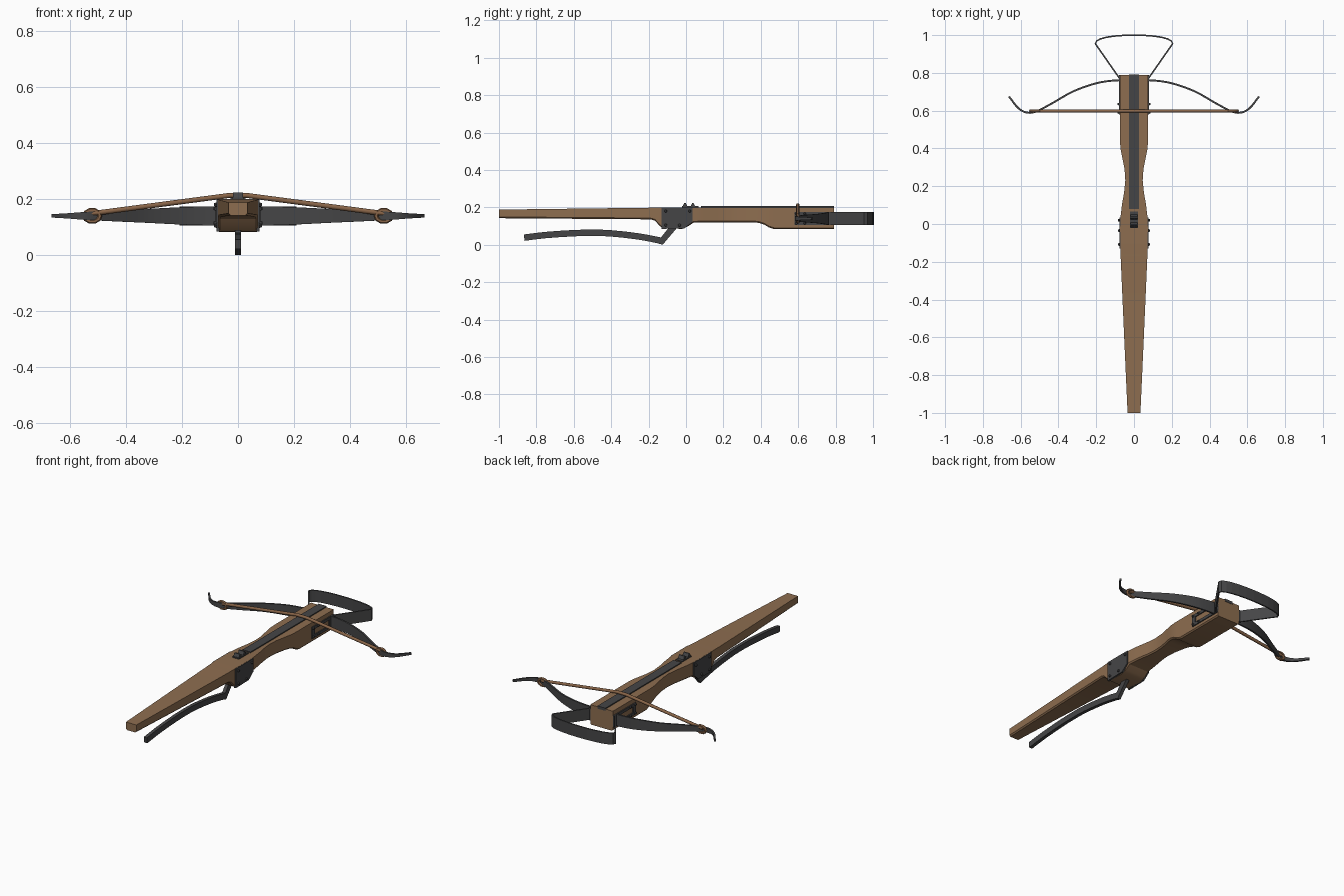
import bpy, bmesh, math
from mathutils import Vector, Matrix

if "Cube" in bpy.data.objects:
    bpy.data.objects.remove(bpy.data.objects["Cube"])


def material(name, rgb):
    m = bpy.data.materials.new(name)
    m.diffuse_color = (*rgb, 1)
    m.use_nodes = True
    m.node_tree.nodes["Principled BSDF"].inputs["Base Color"].default_value = m.diffuse_color
    return m


WOOD = material("brown wood", (0.27, 0.155, 0.08))
METAL = material("dark iron", (0.06, 0.06, 0.062))
CORD = material("tan cord", (0.25, 0.13, 0.065))


def finish(name, bm, mat, smooth=None):
    bmesh.ops.recalc_face_normals(bm, faces=bm.faces)
    me = bpy.data.meshes.new(name)
    bm.to_mesh(me)
    bm.free()
    me.materials.append(mat)
    ob = bpy.data.objects.new(name, me)
    bpy.context.collection.objects.link(ob)
    if smooth:
        bpy.ops.object.select_all(action='DESELECT')
        ob.select_set(True)
        bpy.context.view_layer.objects.active = ob
        bpy.ops.object.shade_smooth_by_angle(angle=math.radians(smooth))
    return ob


def loft(name, rings, mat, smooth=None, closed=False):
    """Skin a list of equal-sized point rings."""
    bm = bmesh.new()
    vs = [[bm.verts.new(p) for p in r] for r in rings]
    n = len(vs[0])
    pairs = list(zip(vs, vs[1:])) + ([(vs[-1], vs[0])] if closed else [])
    for a, b in pairs:
        for i in range(n):
            j = (i + 1) % n
            bm.faces.new((a[i], a[j], b[j], b[i]))
    if not closed:
        bm.faces.new(vs[0])
        bm.faces.new(vs[-1])
    return finish(name, bm, mat, smooth)


def spline(pts, steps=4):
    """Catmull-Rom subdivision of a point list (any dimension)."""
    pts = [Vector(p) for p in pts]
    ext = [2 * pts[0] - pts[1]] + pts + [2 * pts[-1] - pts[-2]]
    out = []
    for i in range(1, len(ext) - 2):
        a, b, c, d = ext[i - 1:i + 3]
        for k in range(steps):
            t = k / steps
            out.append(0.5 * (2 * b + (c - a) * t + (2 * a - 5 * b + 4 * c - d) * t * t
                              + (3 * b - a - 3 * c + d) * t ** 3))
    return out + [pts[-1]]


def ribbon(name, path, thick, place, mat, smooth=None):
    """Flat band along 2D path; path items are (u, v, half_width)."""
    rings = []
    for i, p in enumerate(path):
        a, b = path[max(i - 1, 0)], path[min(i + 1, len(path) - 1)]
        d = Vector((b[0] - a[0], b[1] - a[1])).normalized()
        nx, ny, h = -d.y * thick / 2, d.x * thick / 2, p[2]
        rings.append([place(p[0] + s * nx, p[1] + s * ny, w * h)
                      for s, w in ((1, 1), (1, -1), (-1, -1), (-1, 1))])
    return loft(name, rings, mat, smooth)


def box(name, x0, x1, y0, y1, z0, z1, mat):
    return loft(name, [[(x0, y, z0), (x1, y, z0), (x1, y, z1), (x0, y, z1)] for y in (y0, y1)], mat)


def side_prism(name, profile, x0, x1, mat):
    return loft(name, [[(x, y, z) for y, z in profile] for x in (x0, x1)], mat)


def rivet(name, x, y, z, side, r=0.009):
    bm = bmesh.new()
    bmesh.ops.create_cone(bm, cap_ends=True, segments=8, radius1=r, radius2=r * 0.6, depth=0.012,
                          matrix=Matrix.Translation((x, y, z)) @ Matrix.Rotation(side * math.pi / 2, 4, 'Y'))
    return finish(name, bm, METAL)


# wooden stock: (y, half width, bottom z, top z) stations
stations = [(-1, .034, .142, .188), (-.6, .052, .139, .193), (-.19, .07, .136, .198),
            (-.165, .071, .128, .199), (-.145, .072, .105, .199), (-.125, .072, .088, .2),
            (-.02, .073, .085, .2), (.01, .072, .098, .2), (.04, .071, .118, .2), (.1, .064, .12, .2),
            (.17, .052, .12, .2), (.23, .046, .12, .2), (.29, .05, .12, .2), (.36, .064, .12, .2),
            (.39, .07, .117, .2), (.42, .073, .107, .2), (.445, .074, .092, .2), (.475, .074, .083, .2),
            (.79, .074, .083, .2)]
C = .007
loft("stock", [[(w - C, y, b), (w, y, b + C), (w, y, t), (-w, y, t), (-w, y, b + C), (C - w, y, b)]
               for y, w, b, t in stations], WOOD, 30)

# bolt rail and release nut
box("bolt_rail", -.026, .026, .08, .792, .19, .206, METAL)
box("nut_base", -.022, .022, -.022, .066, .19, .206, METAL)
for i, y in enumerate((-.012, .03)):
    side_prism(f"nut_prong_{i}", [(y - .008, .2), (y + .022, .2), (y + .01, .224), (y + .003, .224)],
               -.018, .018, METAL)

# bow limbs, one swept band through the stock
half = [(0, .76, .034), (.1, .76, .034), (.2, .745, .031), (.32, .703, .025), (.43, .641, .02),
        (.51, .599, .016), (.56, .589, .013), (.61, .611, .009), (.662, .675, .006)]
bow = spline([(-x, y, h) for x, y, h in reversed(half[1:])] + half)
ribbon("bow", bow, .010, lambda u, v, w: (u, v, .14 + w), METAL, 40)

# foot stirrup
arc = [(.205 * math.sin(a), .955 + .045 * (1 - (a / (math.pi / 2)) ** 2), .034)
       for a in [math.pi / 2 * k / 6 for k in range(-6, 7)]]
stirrup = [(-.076, .77, .034)] + arc + [(.076, .77, .034)]
ribbon("stirrup", stirrup, .008, lambda u, v, w: (u, v, .14 + w), METAL)

# bowstring over the rail
ends = [(-.53, .147), (-.03, .213), (.03, .213), (.53, .147)]
loft("bowstring", [[(x, .598 + .009 * math.cos(k * math.pi / 4), z + .009 * math.sin(k * math.pi / 4))
                    for k in range(8)] for x, z in ends], CORD, 60)

# trigger lever with bent neck
lever = [(-.865, .038)] + [(-.75, .052), (-.6, .062), (-.5, .064), (-.4, .061), (-.25, .044), (-.135, .022)]
lever = [(p[0], p[1], .01) for p in spline(lever, 2)]
ribbon("trigger_lever", lever, .034, lambda u, v, w: (w, u, v), METAL)
side_prism("trigger_neck", [(-.15, .007), (-.125, 0), (-.04, .1), (-.085, .1), (-.135, .038)], -.01, .01, METAL)

# mirrored fittings
for side, tag in ((1, "right"), (-1, "left")):
    # lock plate and rivets
    side_prism(f"lock_plate_{tag}", [(-.13, .199), (.035, .199), (.035, .122), (-.008, .088), (-.13, .085)],
               side * .066, side * .077, METAL)
    for i, (y, z) in enumerate(((-.108, .105), (-.035, .105), (.02, .18), (-.108, .18))):
        rivet(f"lock_rivet_{tag}_{i}", side * .079, y, z, side)
    # bow bracket: open frame on the fore end
    for part, y0, y1, z0, z1 in (("top", .58, .79, .157, .174), ("bottom", .58, .79, .106, .123),
                                 ("rear", .58, .605, .123, .157), ("front", .74, .79, .123, .157)):
        box(f"bracket_{part}_{tag}", *sorted((side * .07, side * .08)), y0, y1, z0, z1, METAL)
    for i, (y, z) in enumerate(((.59, .115), (.59, .166), (.635, .115), (.635, .166))):
        rivet(f"bracket_rivet_{tag}_{i}", side * .082, y, z, side, .008)
    # string loop around the limb
    rings = []
    for k in range(10):
        a = 2 * math.pi * k / 10
        rings.append([(side * .52 + (.028 + .008 * math.cos(b)) * math.cos(a), .598 + .009 * math.sin(b),
                       .14 + (.021 + .008 * math.cos(b)) * math.sin(a))
                      for b in [math.pi / 3 * j for j in range(6)]])
    loft(f"string_loop_{tag}", rings, CORD, 50, closed=True)
